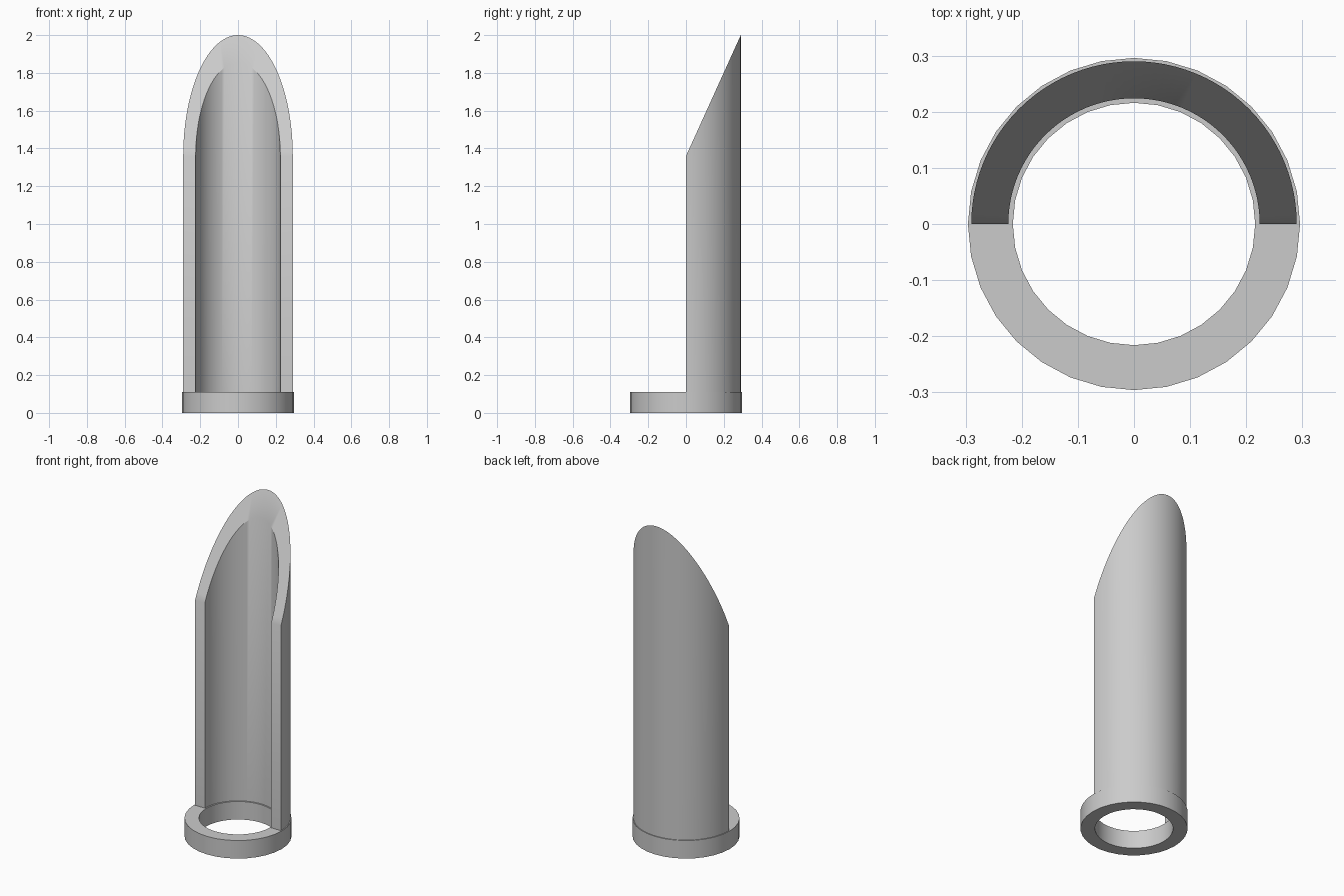
import bpy, bmesh
from math import pi, cos, sin, radians

cube = bpy.data.objects.get("Cube")
if cube:
    bpy.data.objects.remove(cube, do_unlink=True)

grey = bpy.data.materials.new("light grey")
grey.use_nodes = True
colour = (0.6, 0.6, 0.6, 1)
grey.diffuse_color = colour
grey.node_tree.nodes["Principled BSDF"].inputs["Base Color"].default_value = colour


def tube(name, inner, outer, bottom, top, sweep, steps):
    """Sweep a rectangular section about z; top is a function of y."""
    closed = sweep == 2 * pi
    bm = bmesh.new()
    sections = []
    for i in range(steps if closed else steps + 1):
        a = sweep * i / steps
        section = []
        for r, upper in ((inner, False), (outer, False), (outer, True), (inner, True)):
            y = r * sin(a)
            section.append(bm.verts.new((r * cos(a), y, top(y) if upper else bottom)))
        sections.append(section)
    for i in range(steps):
        s, t = sections[i], sections[(i + 1) % len(sections)]
        for j in range(4):
            k = (j + 1) % 4
            bm.faces.new((s[j], s[k], t[k], t[j]))
    if not closed:
        bm.faces.new(sections[0])
        bm.faces.new(sections[-1])
    bmesh.ops.recalc_face_normals(bm, faces=bm.faces)
    mesh = bpy.data.meshes.new(name)
    bm.to_mesh(mesh)
    bm.free()
    mesh.materials.append(grey)
    obj = bpy.data.objects.new(name, mesh)
    bpy.context.collection.objects.link(obj)
    bpy.ops.object.select_all(action='DESELECT')
    obj.select_set(True)
    bpy.context.view_layer.objects.active = obj
    bpy.ops.object.shade_smooth_by_angle(angle=radians(30))
    return obj


# Flat base ring
HEIGHT = 0.11
tube("base_ring", 0.216, 0.296, 0, lambda y: HEIGHT, 2 * pi, 32)

# Half-round scoop rising from the back of the ring, cut on a slant
OUTER = 0.29
tube("scoop_wall", 0.224, OUTER, HEIGHT - 0.01,
     lambda y: 1.36 + 0.64 * y / OUTER, pi, 48)
